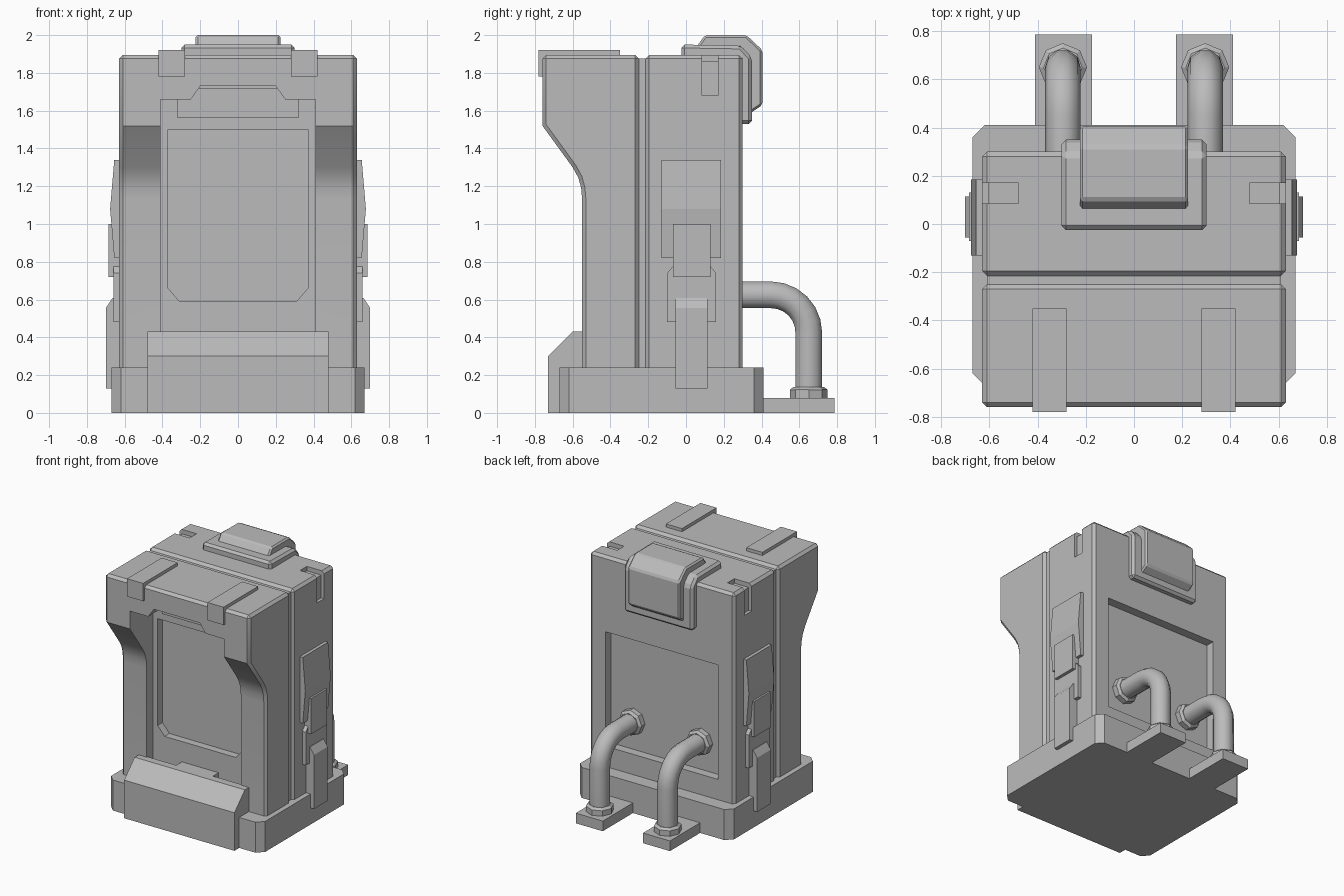
import bpy, bmesh, math
from mathutils import Matrix, Vector

if "Cube" in bpy.data.objects:
    bpy.data.objects.remove(bpy.data.objects["Cube"], do_unlink=True)

GREY = (0.5, 0.5, 0.5, 1)
mat = bpy.data.materials.new("plain grey")
mat.use_nodes = True
mat.diffuse_color = GREY
mat.node_tree.nodes["Principled BSDF"].inputs["Base Color"].default_value = GREY


def select_only(ob):
    bpy.ops.object.select_all(action='DESELECT')
    ob.select_set(True)
    bpy.context.view_layer.objects.active = ob


def finish(name, bm, bevel=0.0, smooth=False):
    """Bevel the sharp edges, then make an object from the bmesh."""
    bmesh.ops.recalc_face_normals(bm, faces=bm.faces)
    if bevel:
        sharp = [e for e in bm.edges if e.calc_face_angle(0) > math.radians(42)]
        bmesh.ops.bevel(bm, geom=sharp, offset=bevel, segments=1, affect='EDGES',
                        clamp_overlap=True)
    me = bpy.data.meshes.new(name)
    bm.to_mesh(me)
    bm.free()
    me.materials.append(mat)
    ob = bpy.data.objects.new(name, me)
    bpy.context.collection.objects.link(ob)
    if smooth:
        select_only(ob)
        bpy.ops.object.shade_smooth_by_angle(angle=math.radians(30))
    return ob


def prism(name, profile, axis, lo, hi, bevel=0.0, smooth=False):
    """Extrude a 2D profile along an axis: X takes (y, z), Y (x, z), Z (x, y)."""
    place = {'X': lambda a, b: (lo, a, b), 'Y': lambda a, b: (a, lo, b),
             'Z': lambda a, b: (a, b, lo)}[axis]
    step = Vector([hi - lo if axis == k else 0 for k in 'XYZ'])
    bm = bmesh.new()
    face = bm.faces.new([bm.verts.new(place(a, b)) for a, b in profile])
    new = bmesh.ops.extrude_face_region(bm, geom=[face])["geom"]
    bmesh.ops.translate(bm, vec=step, verts=[g for g in new if isinstance(g, bmesh.types.BMVert)])
    return finish(name, bm, bevel, smooth)


def box(name, x, y, z, bevel=0.0):
    return prism(name, [(x[0], y[0]), (x[1], y[0]), (x[1], y[1]), (x[0], y[1])], 'Z', *z, bevel)


def cut(ob, cutter):
    mod = ob.modifiers.new("cut", 'BOOLEAN')
    mod.operation, mod.solver, mod.object = 'DIFFERENCE', 'EXACT', cutter
    select_only(ob)
    bpy.ops.object.modifier_apply(modifier=mod.name)
    bpy.data.objects.remove(cutter, do_unlink=True)


def symmetric(half):
    """Complete an outline given by its +x half."""
    return half + [(-a, b) for a, b in reversed(half)]


# Base with clipped corners, and the sloped front step
prism("base", symmetric([(0.62, -0.67), (0.67, -0.62), (0.67, 0.36), (0.62, 0.41)]), 'Z', 0, 0.24)
prism("front_step", [(-0.73, 0), (-0.73, 0.3), (-0.6, 0.43), (-0.54, 0.43), (-0.54, 0)],
      'X', -0.48, 0.48)
box("step_tab", (-0.16, 0.16), (-0.56, -0.46), (0.2, 0.43))

# Front shell with its overhanging brow
front = prism("front_shell", [(-0.25, 0.1), (-0.25, 1.895), (-0.76, 1.895), (-0.76, 1.52),
                              (-0.6, 1.3), (-0.57, 1.245), (-0.555, 1.19), (-0.55, 1.13),
                              (-0.55, 0.1)], 'X', -0.63, 0.63, 0.02, True)
cut(front, prism("opening_cutter", symmetric([(0.41, 0.2), (0.41, 1.66), (0.25, 1.66),
                                              (0.2, 1.73)]), 'Y', -0.9, -0.47))
cut(front, prism("screen_cutter", symmetric([(0.31, 0.59), (0.37, 0.66), (0.37, 1.5)]),
                 'Y', -0.6, -0.41))
box("screen_header", (-0.32, 0.32), (-0.49, -0.46), (1.56, 1.72))

# Rear shell with side slots and a back recess
rear = box("rear_shell", (-0.63, 0.63), (-0.215, 0.3), (0.1, 1.895), 0.02)
cut(rear, box("recess_cutter", (-0.49, 0.49), (0.23, 0.5), (0.4, 1.3)))
for s in (-1, 1):
    cut(rear, box("top_slot_cutter", sorted((s * 0.48, s * 0.7)), (0.085, 0.17), (1.86, 2)))
    cut(rear, box("side_slot_cutter", sorted((s * 0.605, s * 0.7)), (0.085, 0.17), (1.68, 2)))
box("seam_core", (-0.61, 0.61), (-0.27, -0.2), (0.1, 1.875))

# Hooded housing folded over the top back edge
prism("housing_frame", [(-0.025, 1.86), (-0.025, 1.95), (0.29, 1.945), (0.35, 1.88),
                        (0.35, 1.53), (0.28, 1.53), (0.28, 1.86)], 'X', -0.3, 0.3, 0.018)
prism("housing_cover", [(0.05, 1.93), (0.1, 2.0), (0.32, 2.0), (0.405, 1.92), (0.405, 1.63),
                        (0.33, 1.58), (0.28, 1.93)], 'X', -0.225, 0.225, 0.012)


def flange(name, at, axis):
    """Eight-sided collar with a chamfered rim."""
    bm = bmesh.new()
    bmesh.ops.create_cone(bm, cap_ends=True, segments=8, radius1=0.1, radius2=0.1, depth=0.045)
    bmesh.ops.create_cone(bm, cap_ends=True, segments=8, radius1=0.1, radius2=0.08, depth=0.015,
                          matrix=Matrix.Translation((0, 0, 0.03)))
    turn = Matrix.Rotation(-math.pi / 2, 4, 'X') if axis == 'Y' else Matrix()
    bmesh.ops.transform(bm, matrix=Matrix.Translation(at) @ turn, verts=bm.verts)
    return finish(name, bm)


def pipe(name, x):
    """Elbow pipe from the back recess down to the foot plate."""
    bend = 0.2
    path = [(x, 0.22, 0.625)]
    for i in range(7):
        a = math.radians(90 - 15 * i)
        path.append((x, 0.45 + bend * math.cos(a), 0.425 + bend * math.sin(a)))
    path.append((x, 0.65, 0.07))
    curve = bpy.data.curves.new(name, 'CURVE')
    curve.dimensions = '3D'
    curve.bevel_depth = 0.074
    curve.bevel_resolution = 3
    curve.use_fill_caps = True
    spline = curve.splines.new('POLY')
    spline.points.add(len(path) - 1)
    for point, co in zip(spline.points, path):
        point.co = (*co, 1)
    curve.materials.append(mat)
    ob = bpy.data.objects.new(name, curve)
    bpy.context.collection.objects.link(ob)
    select_only(ob)
    bpy.ops.object.convert(target='MESH')
    bpy.ops.object.shade_smooth_by_angle(angle=math.radians(40))


# Mirrored fittings
for side, s in (("left", 1), ("right", -1)):
    def span(a, b):
        return sorted((s * a, s * b))

    # Strap over the front top edge
    prism(side + "_top_strap", [(-0.35, 1.88), (-0.35, 1.92), (-0.78, 1.92), (-0.78, 1.78),
                                (-0.75, 1.78), (-0.75, 1.88)], 'X', *span(0.28, 0.42))

    # Latch on the side wall
    prism(side + "_latch_panel", [(s * a, z) for a, z in (
        (0.62, 0.82), (0.655, 0.82), (0.677, 1.08), (0.655, 1.34), (0.62, 1.34))],
        'Y', -0.13, 0.185)
    box(side + "_latch_catch", span(0.62, 0.685), (-0.07, 0.13), (0.72, 1.0))
    prism(side + "_latch_plate", [(-0.1, 0.48), (0.16, 0.48), (0.16, 0.74), (0.13, 0.775),
                                  (-0.07, 0.775), (-0.1, 0.74)], 'X', *span(0.62, 0.66))
    prism(side + "_latch_foot", [(s * a, z) for a, z in (
        (0.62, 0.13), (0.7, 0.13), (0.7, 0.555), (0.665, 0.608), (0.62, 0.608))],
        'Y', -0.055, 0.115)

    # Foot plate and pipe
    box(side + "_foot_plate", span(0.175, 0.41), (0.35, 0.785), (0, 0.08))
    pipe(side + "_pipe", s * 0.295)
    flange(side + "_foot_flange", (s * 0.295, 0.65, 0.1), 'Z')
    flange(side + "_wall_flange", (s * 0.295, 0.25, 0.625), 'Y')
